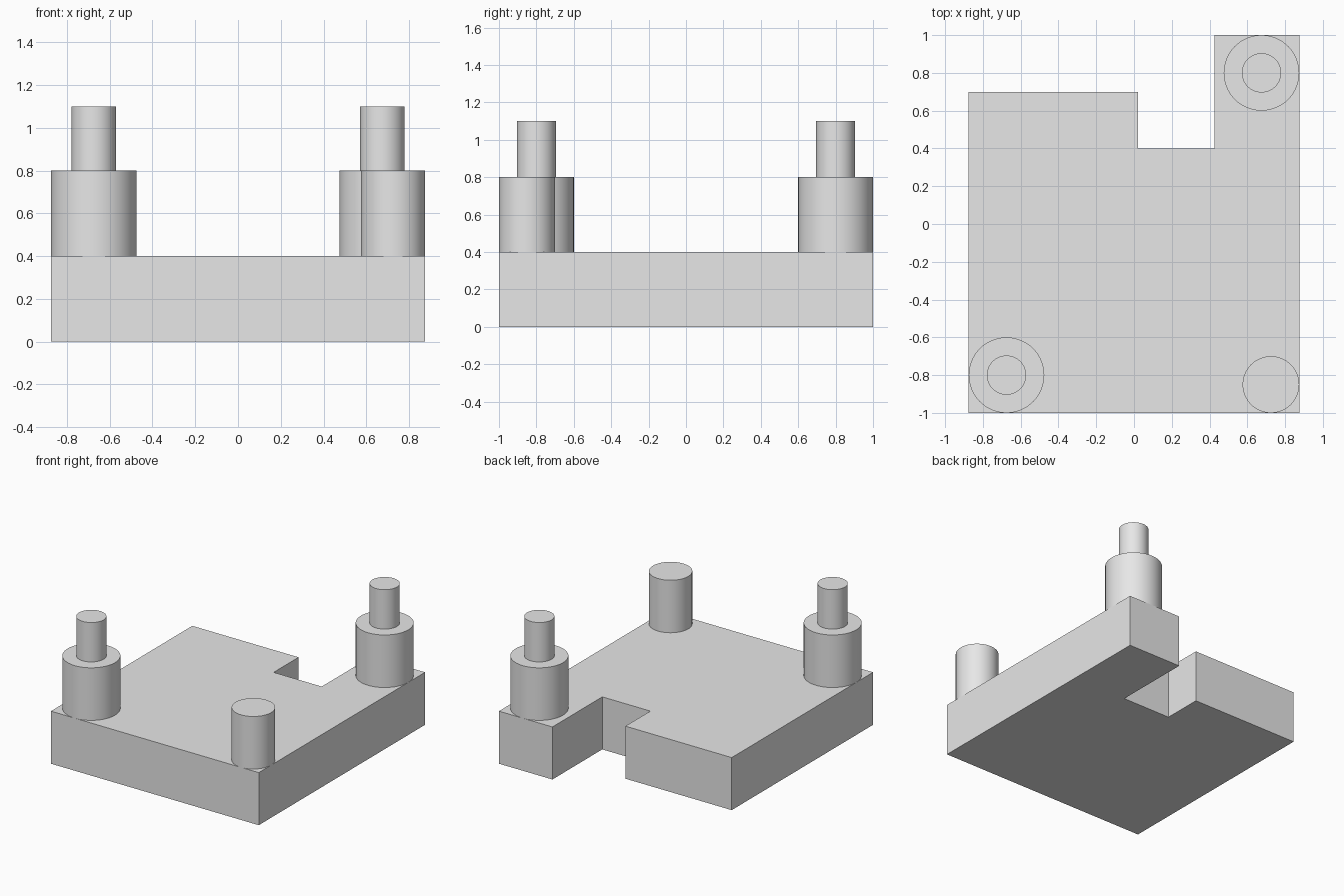
import bpy
import bmesh

cube = bpy.data.objects.get("Cube")
if cube:
    bpy.data.objects.remove(cube, do_unlink=True)

GREY = (0.8, 0.8, 0.8, 1.0)
grey = bpy.data.materials.new("plain_grey")
grey.use_nodes = True
grey.diffuse_color = GREY
grey.node_tree.nodes["Principled BSDF"].inputs["Base Color"].default_value = GREY

PLATE_TOP = 0.4


def extruded_plate(name, outline, height):
    """Extrude a flat outline upwards from the ground."""
    bm = bmesh.new()
    base = bm.faces.new([bm.verts.new((x, y, 0)) for x, y in outline])
    ext = bmesh.ops.extrude_face_region(bm, geom=[base], use_keep_orig=True)
    top = [v for v in ext["geom"] if isinstance(v, bmesh.types.BMVert)]
    bmesh.ops.translate(bm, verts=top, vec=(0, 0, height))
    bmesh.ops.recalc_face_normals(bm, faces=bm.faces)
    mesh = bpy.data.meshes.new(name)
    bm.to_mesh(mesh)
    bm.free()
    obj = bpy.data.objects.new(name, mesh)
    bpy.context.collection.objects.link(obj)
    obj.data.materials.append(grey)


def post(name, x, y, radius, bottom, top):
    """Upright smooth cylinder between two heights."""
    bpy.ops.mesh.primitive_cylinder_add(
        vertices=64, radius=radius, depth=top - bottom,
        location=(x, y, (bottom + top) / 2))
    obj = bpy.context.object
    obj.name = name
    obj.data.materials.append(grey)
    bpy.ops.object.shade_smooth_by_angle()


# Base plate with a notch and a shortened corner at the back
extruded_plate("base_plate", [
    (-0.875, -1), (0.875, -1), (0.875, 1), (0.425, 1),
    (0.425, 0.4), (0.02, 0.4), (0.02, 0.7), (-0.875, 0.7)], PLATE_TOP)

# Two stepped posts on opposite corners
for label, side in (("front_right", -1), ("back_left", 1)):
    x, y = 0.675 * side, 0.8 * side
    post(label + "_post", x, y, 0.2, PLATE_TOP, 0.8)
    post(label + "_pin", x, y, 0.104, 0.8, 1.1)

# Plain post on the remaining front corner
post("front_left_post", 0.725, -0.85, 0.15, PLATE_TOP, 0.8)
